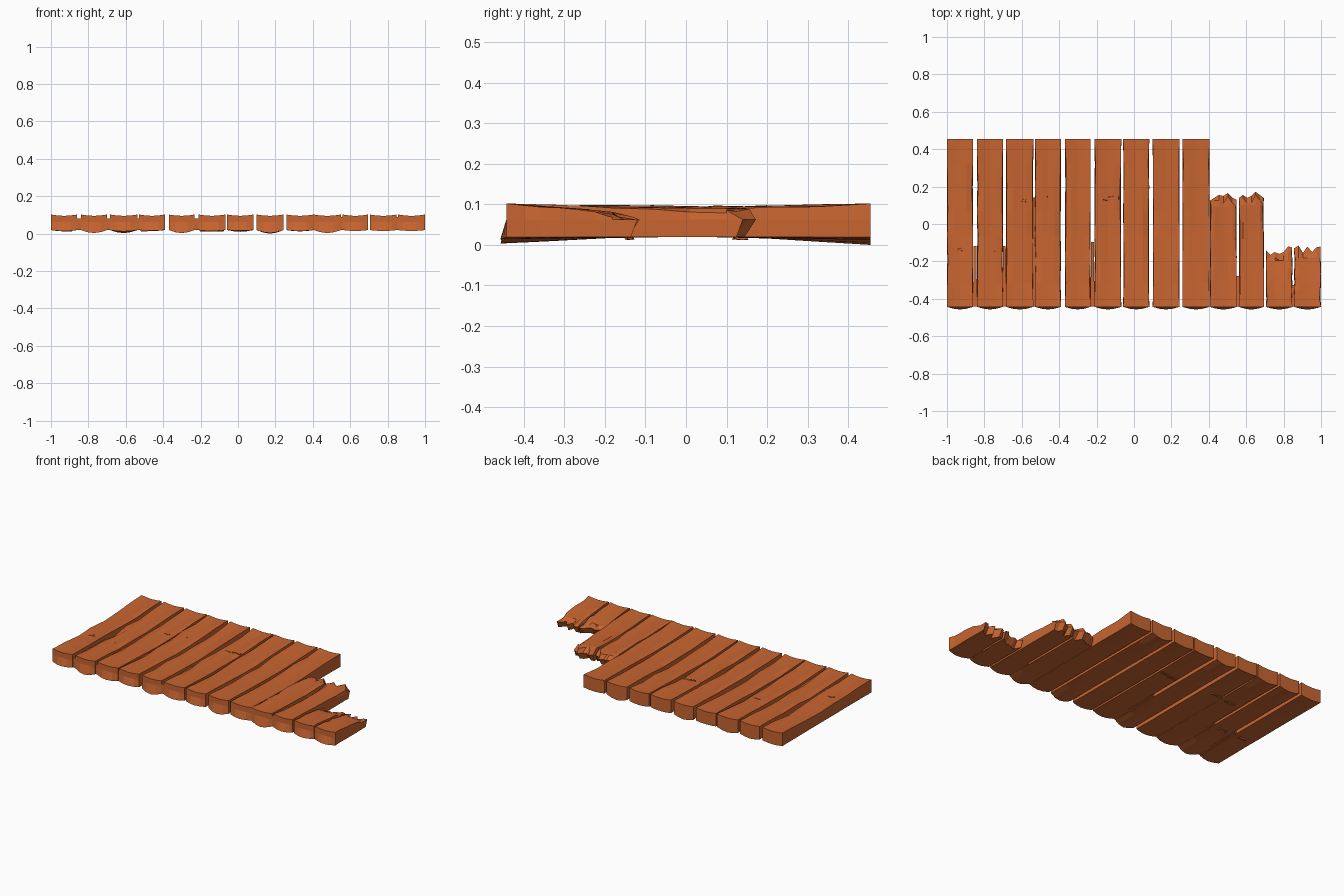
import bpy, bmesh, math, random

if "Cube" in bpy.data.objects:
    bpy.data.objects.remove(bpy.data.objects["Cube"])

random.seed(7)
wood = bpy.data.materials.new("orange_wood")
wood.diffuse_color = (0.58, 0.13, 0.03, 1)
wood.use_nodes = True
wood.node_tree.nodes["Principled BSDF"].inputs["Base Color"].default_value = wood.diffuse_color


def lattice(name, nu, nv, nw, pos):
    """Closed skin of an nu x nv x nw block, each point placed by pos(i, j, k)."""
    bm = bmesh.new()
    cache = {}

    def v(i, j, k):
        if (i, j, k) not in cache:
            cache[i, j, k] = bm.verts.new(pos(i, j, k))
        return cache[i, j, k]

    for k in (0, nw):
        for i in range(nu):
            for j in range(nv):
                bm.faces.new([v(i, j, k), v(i+1, j, k), v(i+1, j+1, k), v(i, j+1, k)])
    for j in (0, nv):
        for i in range(nu):
            for k in range(nw):
                bm.faces.new([v(i, j, k), v(i+1, j, k), v(i+1, j, k+1), v(i, j, k+1)])
    for i in (0, nu):
        for j in range(nv):
            for k in range(nw):
                bm.faces.new([v(i, j, k), v(i, j+1, k), v(i, j+1, k+1), v(i, j, k+1)])
    bmesh.ops.recalc_face_normals(bm, faces=bm.faces)
    me = bpy.data.meshes.new(name)
    bm.to_mesh(me)
    bm.free()
    me.materials.append(wood)
    ob = bpy.data.objects.new(name, me)
    bpy.context.collection.objects.link(ob)
    return ob


FRONT, BACK = -0.443, 0.455


def plank(name, x0, x1, teeth=None, dip_front=0.014, dip_back=0.014, sink=0.0):
    """Worn plank; teeth gives the y of each splinter point of a snapped end."""
    nu = len(teeth) - 1 if teeth else 4
    nv = 7
    notch = {(s, j): random.uniform(0.001, 0.013) for s in (0, 1) for j in range(nv+1)}
    wave = random.uniform(0, 6.28)

    def pos(i, j, k):
        u, t = i / nu, j / nv
        end = teeth[i] if teeth else BACK
        if teeth and k != 1:
            end -= 0.016 + 0.012 * ((i + k) % 3)      # mid layer sticks out
        if teeth and j < nv:
            end = sum(teeth) / len(teeth) - 0.02
        y = FRONT + (end - FRONT) * t
        if teeth and j < nv:
            y = FRONT + (end - 0.03 - FRONT) * j / (nv - 1)
        hollow = math.sin(math.pi * u)
        mid = max(0, 1 - (y / 0.44) ** 2)
        # sides wear inward away from the ends
        x = x0 + (x1 - x0) * u
        side = 0 if i == 0 else 1 if i == nu else None
        if side is not None and mid > 0.1:
            x += (1 if side == 0 else -1) * notch[side, j] * (0.6 if k == 2 else 0.2)
        if k == 2:
            z = 0.102 - 0.007 * hollow - 0.006 * mid
            z += 0.004 * mid * math.sin(wave + 5 * y + 5 * u)
            if side is not None:
                z -= notch[side, j] * mid * 1.2
            if teeth and end < 0:
                z -= 0.02 * t * t
            if teeth and j == nv:
                z -= 0.007 * (i % 2)
        else:
            fr = max(0, -y - 0.15) / 0.3
            bk = max(0, y - 0.15) / 0.3
            z = 0.019 - hollow * ((0.019 - dip_front) * min(fr, 1) + (0.019 - dip_back) * min(bk, 1))
            if k == 1:
                z = 0.062
        # ends bow out towards the bottom
        if j == 0 and k == 0:
            y -= 0.014 * hollow
        return (x, y, z - sink if k == 2 else z)

    return lattice(name, nu, nv, 2, pos)


def web(name, xc, half, y1, top=0.088):
    """Unsplit wood joining two neighbours, tapering to the back."""
    def pos(i, j, k):
        w = half * (1 - 0.35 * j)
        return (xc + (2*i - 1) * w, FRONT + 0.003 + (y1 - FRONT) * j,
                (top - 0.008 * j) if k else 0.02)
    return lattice(name, 1, 1, 1, pos)


# nine full-length planks
full = [(-1.0, -.86), (-.84, -.70), (-.685, -.537), (-.53, -.39), (-.37, -.232),
        (-.212, -.068), (-.058, .082), (.10, .243), (.258, .405)]
front_dips = [.014, .003, .012, .016, .003, .014, .016, .003, .014]
back_dips = [.012, .006, .003, .014, .003, .012, .010, .0, .012]
for n, (a, b) in enumerate(full):
    plank(f"plank_{n+1}", a, b, None, front_dips[n], back_dips[n])

# snapped planks at the right: two medium, two short
medium_a = [.125, .14, .155, .15, .165, .14, .13]
medium_b = [.14, .155, .14, .15, .172, .155, .14]
short_a = [-.14, -.165, -.15, -.16, -.15, -.12, -.125]
short_b = [-.13, -.115, -.155, -.12, -.15, -.125, -.12]
plank("medium_broken_plank_1", .405, .55, medium_a, .003)
plank("medium_broken_plank_2", .56, .695, medium_b)
plank("short_broken_plank_1", .705, .848, short_a)
plank("short_broken_plank_2", .855, 1.0, short_b)
web("medium_web", .555, .012, -.28)
web("short_web", .8515, .012, -.33)

# broken under-pieces that fill gaps and poke out between the full planks
webs = [(-.85, -.12), (-.693, -.12), (-.534, .14), (-.222, -.1)]
for n, (xc, y1) in enumerate(webs):
    web(f"gap_splinter_{n+1}", xc, .011, y1, .082)


def chip(name, x, y, z, r):
    """Angular splinter breaking through a plank face."""
    def pos(i, j, k):
        return (x + (2*i - 2) * r + random.uniform(-.3, .3) * r,
                y + (2*j - 1) * r * .5 + random.uniform(-.4, .4) * r,
                z + (k - .5) * .008 + random.uniform(-.001, .001))
    return lattice(name, 2, 1, 1, pos)


for n, (x, y) in enumerate([(-.60, .125), (-.49, .145), (-.17, .135), (-.11, .14),
                            (-.77, -.14), (-.92, -.14)]):
    chip(f"top_chip_{n+1}", x, y, .088, .014)
    chip(f"under_chip_{n+1}", x, y, .017, .016)
